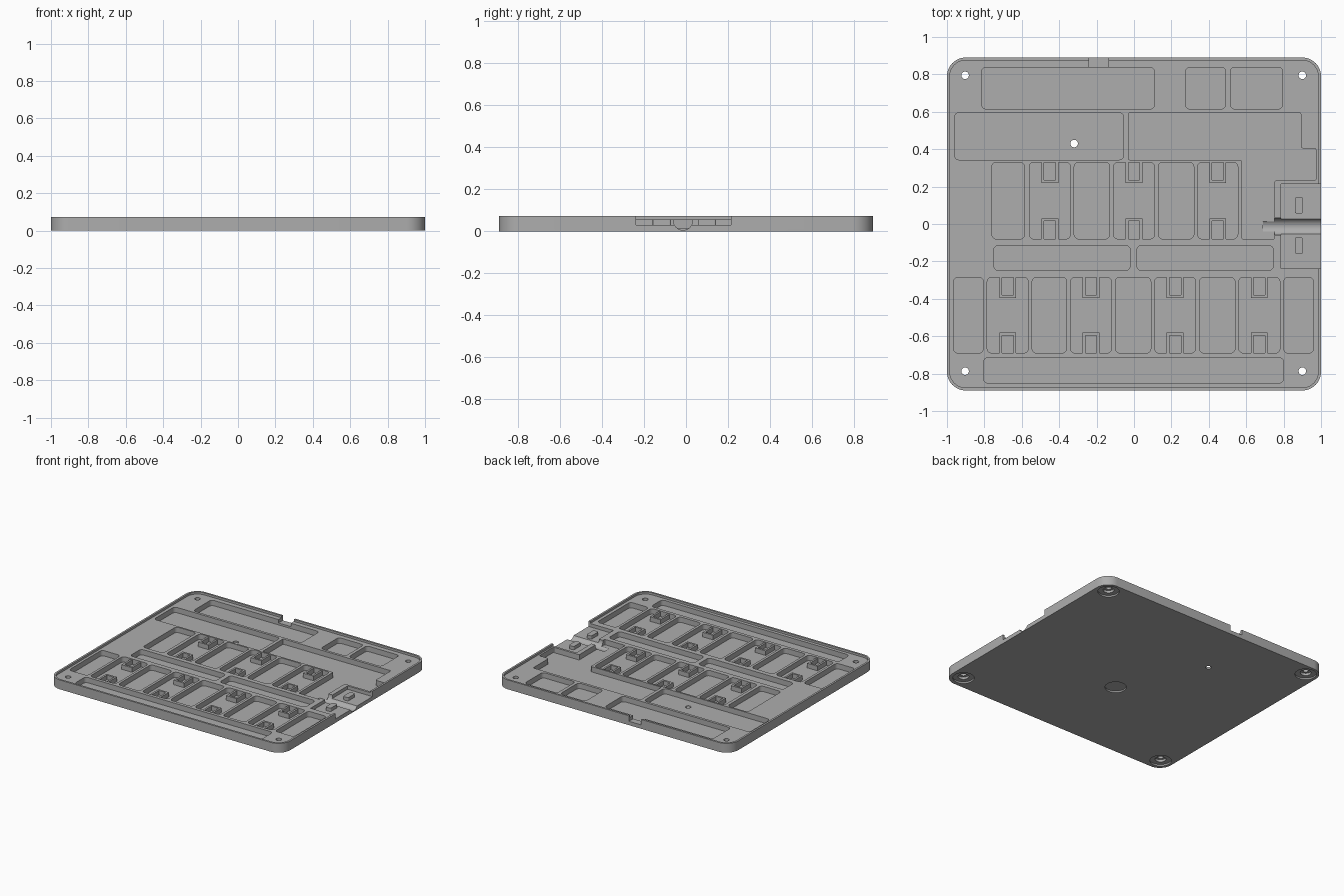
import bpy, bmesh, math
from mathutils import Vector

cube = bpy.data.objects.get("Cube")
if cube:
    bpy.data.objects.remove(cube, do_unlink=True)

GREY = (0.42, 0.42, 0.42, 1)
mat = bpy.data.materials.new("plain grey")
mat.use_nodes = True
mat.diffuse_color = GREY
mat.node_tree.nodes["Principled BSDF"].inputs["Base Color"].default_value = GREY

TOP, DECK, FLOOR, LEDGE, ABOVE = 0.072, 0.056, 0.015, 0.03, 0.2


def rounded(points, r, steps=5):
    """Round every corner of a right-angled outline with radius r."""
    out = []
    n = len(points)
    for i in range(n):
        p = Vector(points[i])
        a = (Vector(points[i - 1]) - p).normalized() * r
        b = (Vector(points[(i + 1) % n]) - p).normalized() * r
        for s in range(steps + 1):
            t = s / steps * math.pi / 2
            out.append(p + a * (1 - math.sin(t)) + b * (1 - math.cos(t)))
    return out


def rect(x0, x1, y0, y1):
    return [(x0, y0), (x1, y0), (x1, y1), (x0, y1)]


def circle(x, y, r, n=32):
    return [(x + r * math.cos(math.tau * i / n), y + r * math.sin(math.tau * i / n))
            for i in range(n)]


def prism(bm, outline, z0, z1):
    face = bm.faces.new([bm.verts.new((p[0], p[1], z0)) for p in outline])
    res = bmesh.ops.extrude_face_region(bm, geom=[face])
    verts = [v for v in res["geom"] if isinstance(v, bmesh.types.BMVert)]
    bmesh.ops.translate(bm, verts=verts, vec=(0, 0, z1 - z0))


def make(name, prisms):
    bm = bmesh.new()
    for outline, z0, z1 in prisms:
        prism(bm, outline, z0, z1)
    bmesh.ops.recalc_face_normals(bm, faces=bm.faces)
    mesh = bpy.data.meshes.new(name)
    bm.to_mesh(mesh)
    bm.free()
    mesh.materials.append(mat)
    obj = bpy.data.objects.new(name, mesh)
    bpy.context.collection.objects.link(obj)
    return obj


def cut(target, prisms, rotate=False):
    cutter = make("cutter", prisms)
    cutter.hide_render = True
    if rotate:  # turn the prism axis from z to x
        cutter.rotation_euler = (math.pi / 2, 0, math.pi / 2)
    mod = target.modifiers.new("cut", "BOOLEAN")
    mod.operation, mod.solver, mod.object = "DIFFERENCE", "EXACT", cutter
    bpy.context.view_layer.objects.active = target
    bpy.ops.object.modifier_apply(modifier=mod.name)
    bpy.data.objects.remove(cutter, do_unlink=True)


# Plate with a thin raised rim
plate = make("base_plate", [(rounded(rect(-1, 1, -0.89, 0.89), 0.1, 10), 0, TOP)])
cut(plate, [(rounded(rect(-0.985, 0.985, -0.875, 0.875), 0.085, 10), DECK, ABOVE)])

# Pockets in the deck
front_row = [(-0.965, -0.805), (-0.785, -0.565), (-0.545, -0.36), (-0.34, -0.12),
             (-0.1, 0.09), (0.11, 0.33), (0.35, 0.54), (0.56, 0.78), (0.8, 0.96)]
middle_row = [(-0.76, -0.585), (-0.56, -0.34), (-0.32, -0.13), (-0.11, 0.11),
              (0.13, 0.32), (0.34, 0.555)]
top_row = [(-0.815, 0.11), (0.275, 0.49), (0.515, 0.795)]
pockets = [rect(a, b, -0.69, -0.285) for a, b in front_row]
pockets += [rect(a, b, -0.08, 0.33) for a, b in middle_row]
pockets += [rect(a, b, 0.615, 0.838) for a, b in top_row]
pockets += [rect(-0.75, -0.02, -0.248, -0.115), rect(0.015, 0.745, -0.248, -0.115),
            rect(-0.805, 0.8, -0.85, -0.715), rect(-0.96, -0.055, 0.343, 0.595)]
cut(plate, [(rounded(p, 0.025), FLOOR, ABOVE) for p in pockets])

# Stepped channel leading to the side connector
channel = [(-0.03, 0.343), (0.575, 0.343), (0.575, -0.08), (0.752, -0.08),
           (0.752, 0.232), (0.972, 0.232), (0.972, 0.405), (0.892, 0.405),
           (0.892, 0.595), (-0.03, 0.595)]
cut(plate, [(rounded(channel, 0.008, 3), FLOOR, ABOVE)])

# Connector bay, round cable groove and rear cable notch
cut(plate, [(rect(0.787, 1.1, -0.237, 0.215), LEDGE, ABOVE)])
groove = circle(-0.014, 0.052, 0.046)
cut(plate, [(groove, 0.69, 1.1)], rotate=True)
cut(plate, [(rect(-0.24, -0.135, 0.8, 1.0), LEDGE, ABOVE)])

# Foot recesses, stepped screw holes and the small reset hole
corners = [(x, y) for x in (-0.903, 0.9) for y in (-0.787, 0.795)]
cut(plate, [(circle(x, y, 0.075), -0.1, 0.012) for x, y in corners + [(0, -0.2)]])
cut(plate, [(circle(x, y, 0.038), -0.1, 0.03) for x, y in corners])
cut(plate, [(circle(x, y, 0.02), -0.1, ABOVE) for x, y in corners + [(-0.32, 0.43)]])

# Upright locating posts in the connector bay
for name, y in (("rear_post", 0.1), ("front_post", -0.115)):
    make(name, [(rounded(rect(0.86, 0.903, y - 0.044, y + 0.044), 0.01, 4),
                 LEDGE - 0.005, DECK)])


# U-shaped holders standing against both ends of alternate pockets
def holder(name, x, wall, d):
    outline = [(-0.045, 0), (-0.045, 0.11), (0.045, 0.11), (0.045, 0),
               (0.03, 0), (0.03, 0.095), (-0.03, 0.095), (-0.03, 0)]
    make(name, [([(x + px, wall + d * py) for px, py in outline],
                 FLOOR - 0.003, DECK - 0.006)])


for row, cells, y0, y1 in (("front", front_row, -0.69, -0.285),
                           ("middle", middle_row, -0.08, 0.33)):
    for i, (a, b) in enumerate(cells[1::2]):
        holder(f"{row}_row_near_holder_{i + 1}", (a + b) / 2, y0, 1)
        holder(f"{row}_row_far_holder_{i + 1}", (a + b) / 2, y1, -1)

# Smooth the round corners and holes, keep the machined edges crisp
bpy.ops.object.select_all(action="DESELECT")
plate.select_set(True)
bpy.context.view_layer.objects.active = plate
bpy.ops.object.shade_smooth_by_angle(angle=math.radians(30))
